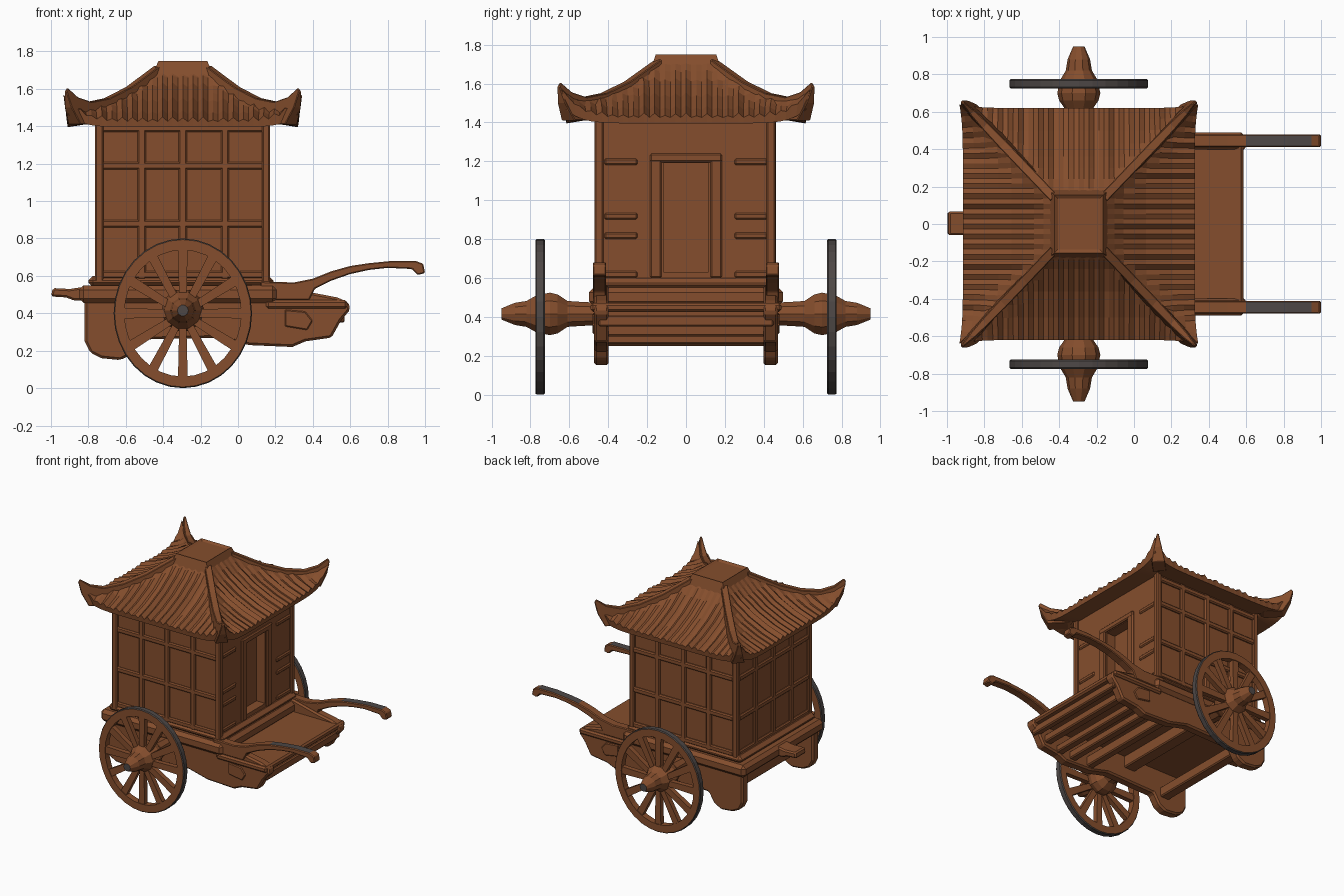
import bpy, bmesh, math, random
from mathutils import Matrix, Vector

if "Cube" in bpy.data.objects:
    bpy.data.objects.remove(bpy.data.objects["Cube"])

random.seed(4)


def material(name, rgb):
    m = bpy.data.materials.new(name)
    m.diffuse_color = (*rgb, 1)
    m.use_nodes = True
    m.node_tree.nodes["Principled BSDF"].inputs["Base Color"].default_value = m.diffuse_color
    return m


WOOD = material("brown wood", (0.235, 0.076, 0.026))
IRON = material("dark iron", (0.075, 0.064, 0.061))
CX = -0.295  # centre of cabin, roof and axle


def finish(name, bm, bevel=0):
    """Turn a bmesh into a flat-shaded object with wood and iron slots."""
    bmesh.ops.recalc_face_normals(bm, faces=bm.faces)
    me = bpy.data.meshes.new(name)
    bm.to_mesh(me)
    bm.free()
    me.materials.append(WOOD)
    me.materials.append(IRON)
    ob = bpy.data.objects.new(name, me)
    bpy.context.collection.objects.link(ob)
    if bevel:
        b = ob.modifiers.new("worn edges", 'BEVEL')
        b.width, b.segments = bevel, 1
    return ob


def boxes(name, dims, bevel=0.008):
    """One object from boxes given as x0, x1, y0, y1, z0, z1."""
    bm = bmesh.new()
    for x0, x1, y0, y1, z0, z1 in dims:
        m = Matrix.Translation(((x0 + x1) / 2, (y0 + y1) / 2, (z0 + z1) / 2))
        m = m @ Matrix.Diagonal((x1 - x0, y1 - y0, z1 - z0, 1))
        bmesh.ops.create_cube(bm, size=1, matrix=m)
    return finish(name, bm, bevel)


def prism(name, pts, width, matrix, bevel=0.006, iron=None):
    """Side profile in x/z, extruded along y (width may depend on x, z)."""
    bm = bmesh.new()
    wide = width if callable(width) else lambda x, z: width
    a, b = [[bm.verts.new((x, s * wide(x, z) / 2, z)) for x, z in pts] for s in (-1, 1)]
    bm.faces.new(a)
    bm.faces.new(b[::-1])
    for i in range(len(pts)):
        j = (i + 1) % len(pts)
        bm.faces.new((a[i], b[i], b[j], a[j]))
    bmesh.ops.recalc_face_normals(bm, faces=bm.faces)
    for f in bm.faces:
        f.material_index = int(bool(iron and iron(f)))
    bm.transform(matrix)
    return finish(name, bm, bevel)


def lathe(bm, profile, n, closed=False):
    """Spin (y, radius) points about the y axis."""
    rings = [[bm.verts.new((r * math.cos(k * math.tau / n), y, r * math.sin(k * math.tau / n)))
              for k in range(n)] for y, r in profile]
    pairs = list(zip(rings, rings[1:] + rings[:1])) if closed else list(zip(rings, rings[1:]))
    for p, q in pairs:
        for k in range(n):
            bm.faces.new((p[k], p[k - 1], q[k - 1], q[k]))
    if not closed:
        bm.faces.new(rings[0])
        bm.faces.new(rings[-1])


def interp(table, x):
    for (x0, z0), (x1, z1) in zip(table, table[1:]):
        if x <= x1:
            return z0 + (z1 - z0) * (x - x0) / (x1 - x0)
    return table[-1][1]


# ---- cabin body, with a recessed doorway on the +x face
boxes("cabin_body", [(-0.75, 0.08, -0.45, 0.445, 0.56, 1.46)])
boxes("cabin_front_wall", [(0.05, 0.155, -0.45, -0.115, 0.56, 1.44),
                           (0.05, 0.155, 0.115, 0.445, 0.56, 1.44),
                           (0.05, 0.155, -0.116, 0.116, 1.19, 1.44),
                           (0.05, 0.155, -0.116, 0.116, 0.56, 0.63)], 0)
boxes("corner_posts", [(x, x + 0.045, y, y + 0.045, 0.56, 1.44)
                       for x in (-0.765, 0.127) for y in (-0.47, 0.415)])
boxes("door_frame", [(0.14, 0.17, -0.185, -0.125, 0.6, 1.24),
                     (0.14, 0.17, 0.125, 0.185, 0.6, 1.24),
                     (0.14, 0.171, -0.185, 0.185, 1.195, 1.24)])
boxes("front_wall_rails", [(0.14, 0.165, min(s * 0.25, s * 0.42), max(s * 0.25, s * 0.42), z, z + 0.035)
                           for s in (-1, 1) for z in (0.6, 0.8, 0.9, 1.18)])
for s, side in ((-1, "near"), (1, "far")):
    y0, y1 = sorted((s * 0.435, s * 0.462))
    boxes(f"{side}_wall_lattice",
          [(x - 0.022, x + 0.022, y0, y1, 0.58, 1.42) for x in (-0.515, -0.295, -0.07)]
          + [(-0.73, 0.14, y0, y1, z, z + 0.04) for z in (0.585, 0.86, 1.17, 1.37)])
boxes("back_wall_lattice",
      [(-0.765, -0.735, y - 0.022, y + 0.022, 0.58, 1.42) for y in (-0.22, 0, 0.22)]
      + [(-0.765, -0.735, -0.43, 0.43, z, z + 0.04) for z in (0.585, 0.86, 1.17, 1.37)])

# ---- curved roof: four slopes ribbed along the fall, sweeping up at the corners
MID = [(0.15, 1.70), (0.24, 1.61), (0.36, 1.53), (0.5, 1.465), (0.62, 1.425)]
HIP = [(0.15, 1.71), (0.3, 1.59), (0.42, 1.535), (0.52, 1.515), (0.58, 1.53), (0.62, 1.57)]
STEPS = [0.15, 0.19, 0.24, 0.3, 0.36, 0.43, 0.5, 0.56, 0.6, 0.62]
COLS = 46
bm = bmesh.new()
for k in range(4):
    rot = Matrix.Translation((CX, 0, 0)) @ Matrix.Rotation(k * math.pi / 2, 4, 'Z')
    ribs = [(c % 2) * random.uniform(0.008, 0.026) for c in range(COLS + 1)]
    cols = [0.62 * (2 * c / COLS - 1) for c in range(COLS + 1)]
    rows = []
    for d in STEPS:
        row = []
        for y, rib in zip(cols, ribs):
            y = max(-d, min(d, y))
            w = (abs(y) / d) ** 8
            z = interp(MID, d) * (1 - w) + interp(HIP, d) * w
            z += rib * min(1, (d - abs(y)) * 12, (d - 0.13) * 8)
            row.append(bm.verts.new(rot @ Vector((d * (1 + 0.03 * w), y * (1 + 0.03 * w), z))))
        rows.append(row)
    # eave edge, then soffit running back under the cabin top
    for d, z, lift in ((0.615, 1.395, 0.07), (0.43, 1.425, 0), (0.02, 1.43, 0)):
        rows.append([bm.verts.new(rot @ Vector((d, max(-d, min(d, y)), z + lift * min(1, abs(y) / d) ** 8)))
                     for y in cols])
    for p, q in zip(rows, rows[1:]):
        for c in range(COLS):
            bm.faces.new((p[c], q[c], q[c + 1], p[c + 1]))
bmesh.ops.remove_doubles(bm, verts=bm.verts, dist=0.0005)
finish("roof_slopes", bm)

# corner ridges ending in pointed upturned horns
R2 = math.sqrt(2)
top = [(0.14, 1.725), (0.3, 1.61), (0.42, 1.55), (0.52, 1.53), (0.59, 1.555), (0.64, 1.605)]
low = [(0.65, 1.585), (0.635, 1.5), (0.6, 1.41), (0.5, 1.41), (0.42, 1.47), (0.3, 1.53), (0.14, 1.64)]


def horn_width(x, z):
    d = x / R2
    return 0.05 if d < 0.5 else max(0.012, 0.012 + (1.6 - z) * 0.45)


for k in range(4):
    prism(f"roof_ridge_{k + 1}", [(d * R2, z) for d, z in top + low], horn_width,
          Matrix.Translation((CX, 0, 0)) @ Matrix.Diagonal((0.965, 1.01, 1, 1))
          @ Matrix.Rotation(math.pi / 4 + k * math.pi / 2, 4, 'Z'), 0.004)

# roof cap: frustum with a sunken top panel
bm = bmesh.new()
bmesh.ops.create_cube(bm, size=2)
for v in bm.verts:
    up = v.co.z > 0
    v.co = (CX + v.co.x * (0.13 if up else 0.17), v.co.y * (0.155 if up else 0.185), 1.75 if up else 1.66)
lid = [f for f in bm.faces if f.calc_center_median().z > 1.74]
bmesh.ops.inset_region(bm, faces=lid, thickness=0.025, depth=-0.012)
finish("roof_cap", bm)

# ---- chassis
boxes("cabin_sill", [(-0.85, 0.21, -0.5, 0.5, 0.455, 0.55), (-0.80, 0.19, -0.47, 0.47, 0.54, 0.6)], 0.025)
prism("rear_stub", [(-1, 0.49), (-0.99, 0.535), (-0.9, 0.53), (-0.8, 0.545), (-0.8, 0.465), (-0.88, 0.47),
                    (-0.92, 0.485)], 0.125, Matrix.Translation((0, 0.003, 0)), 0.01)
boxes("front_platform", [(0.15, 0.585, -0.49, 0.49, 0.425, 0.47)], 0.012)
boxes("under_beams", [(0.52, 0.57, -0.45, 0.45, 0.35, 0.41), (0.43, 0.49, -0.45, 0.45, 0.3, 0.36),
                      (0.32, 0.38, -0.45, 0.45, 0.26, 0.315), (0.2, 0.26, -0.45, 0.45, 0.25, 0.31),
                      (0.04, 0.1, -0.45, 0.45, 0.25, 0.33), (-0.66, -0.58, -0.45, 0.45, 0.25, 0.33)])
skirt = [(-0.82, 0.5), (-0.82, 0.25), (-0.79, 0.19), (-0.73, 0.16), (-0.63, 0.15), (-0.57, 0.18),
         (-0.52, 0.26), (-0.1, 0.27), (0.06, 0.23), (0.29, 0.22), (0.36, 0.25), (0.5, 0.27),
         (0.55, 0.36), (0.6, 0.42), (0.59, 0.46), (0.53, 0.485), (0.4, 0.51), (0.2, 0.56)]
shaft = [(0.12, 0.57), (0.3, 0.565), (0.4, 0.585), (0.5, 0.625), (0.6, 0.653), (0.7, 0.668),
         (0.82, 0.68), (0.95, 0.68), (0.99, 0.665), (1.0, 0.615), (0.96, 0.605), (0.93, 0.637),
         (0.8, 0.643), (0.7, 0.632), (0.6, 0.61), (0.5, 0.575), (0.41, 0.53), (0.38, 0.47), (0.12, 0.47)]


def worn(f):
    return f.normal.z > 0.7 and 0.62 < f.calc_center_median().x < 0.95


for s, side in ((-1, "near"), (1, "far")):
    prism(f"{side}_side_board", skirt, 0.075, Matrix.Translation((0, s * 0.435, 0)), 0.012)
    prism(f"{side}_shaft", shaft, 0.068, Matrix.Translation((0, s * 0.445, 0)), 0.006, worn)
    prism(f"{side}_board_block", [(0.25, 0.33), (0.37, 0.31), (0.4, 0.36), (0.36, 0.41), (0.25, 0.42)],
          0.015, Matrix.Translation((0, s * 0.473, 0)))

# ---- wheels, slightly oval, with iron tyres
OVAL = Matrix.Diagonal((0.925, 1, 1, 1))
HUB = [(0.44, 0.06), (0.54, 0.065), (0.61, 0.07), (0.66, 0.105), (0.7, 0.115), (0.77, 0.1),
       (0.82, 0.07), (0.88, 0.06), (0.95, 0.03)]
for s, side in ((-1, "near"), (1, "far")):
    place = Matrix.Translation((CX, s * 0.75, 0.4)) @ OVAL
    bm = bmesh.new()
    lathe(bm, [(-0.025, 0.338), (0.025, 0.338), (0.025, 0.394), (0.018, 0.4), (-0.018, 0.4), (-0.025, 0.394)],
          32, True)
    for f in bm.faces:
        c = f.calc_center_median()
        f.material_index = int(math.hypot(c.x, c.z) > 0.385)
    bm.transform(place)
    finish(f"{side}_wheel_rim", bm)

    bm = bmesh.new()
    for k in range(12):
        spoke = bmesh.ops.create_cube(bm, size=1)["verts"]
        for v in spoke:
            out = v.co.z > 0
            v.co = (v.co.x * (0.056 if out else 0.042), v.co.y * 0.038, 0.345 if out else 0.07)
        bmesh.ops.rotate(bm, verts=spoke, cent=(0, 0, 0), matrix=Matrix.Rotation(k * math.tau / 12, 3, 'Y'))
    bm.transform(place)
    finish(f"{side}_wheel_spokes", bm)

    bm = bmesh.new()
    lathe(bm, [(s * y, r) for y, r in HUB], 10)
    for f in bm.faces:
        f.material_index = int(abs(f.calc_center_median().y) > 0.94)
    bm.transform(Matrix.Translation((CX, 0, 0.415)))
    finish(f"{side}_wheel_hub", bm)
boxes("axle", [(CX - 0.05, CX + 0.05, -0.46, 0.46, 0.365, 0.46)])
